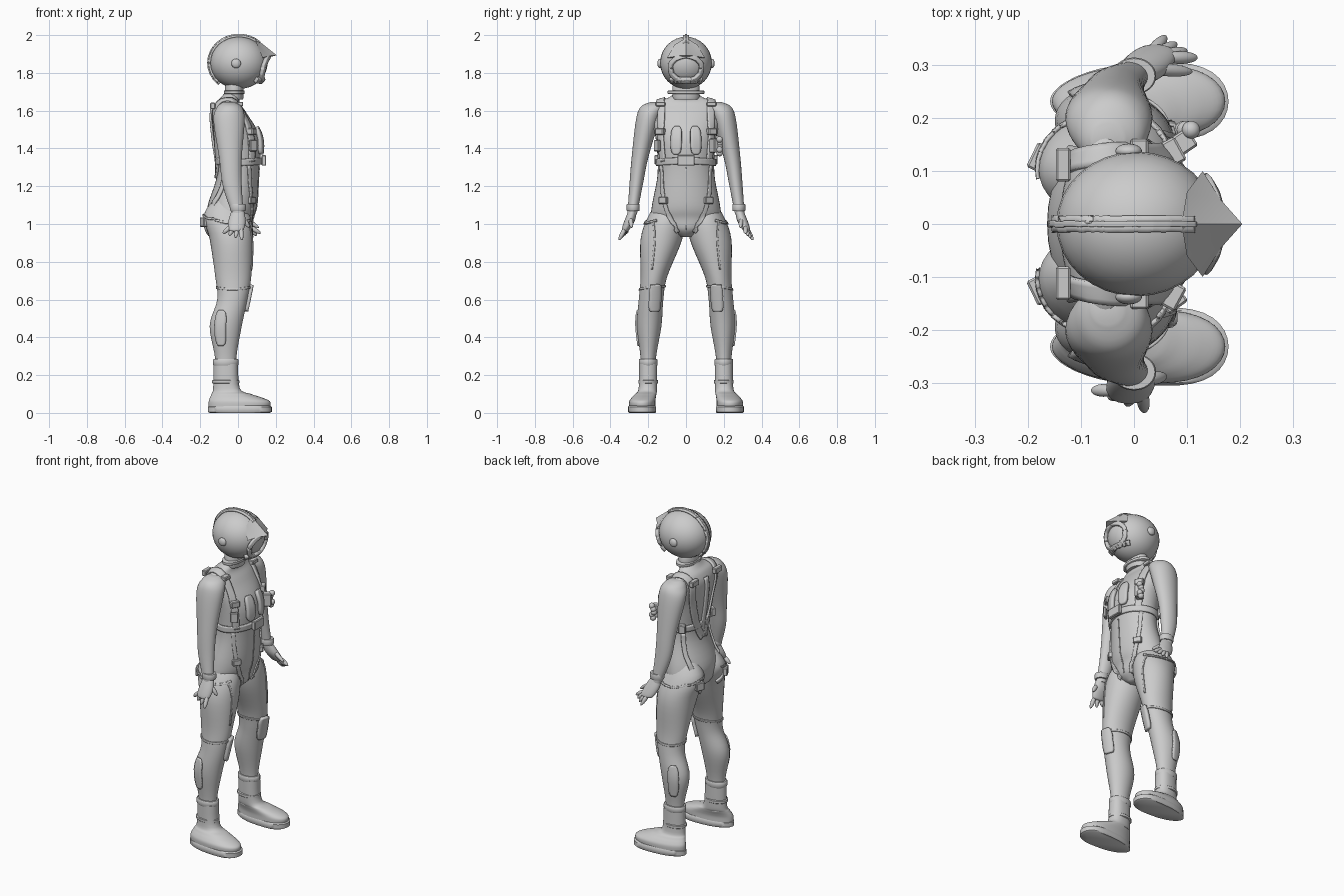
import bpy, bmesh
from math import sin, cos, pi, radians, copysign
from mathutils import Vector
from mathutils.bvhtree import BVHTree

if "Cube" in bpy.data.objects:
    bpy.data.objects.remove(bpy.data.objects["Cube"])

shade = (.6, .6, .6, 1)
grey = bpy.data.materials.new("plain_grey")
grey.use_nodes = True
grey.diffuse_color = shade
grey.node_tree.nodes["Principled BSDF"].inputs["Base Color"].default_value = shade


def finish(name, bm, angle=45):
    bmesh.ops.recalc_face_normals(bm, faces=bm.faces)
    mesh = bpy.data.meshes.new(name)
    bm.to_mesh(mesh)
    bm.free()
    mesh.materials.append(grey)
    part = bpy.data.objects.new(name, mesh)
    bpy.context.collection.objects.link(part)
    bpy.ops.object.select_all(action='DESELECT')
    part.select_set(True)
    bpy.context.view_layer.objects.active = part
    bpy.ops.object.shade_smooth_by_angle(angle=radians(angle))
    return part


def spline(keys, steps):
    """Smooth curve through the key tuples."""
    keys = [Vector(key) for key in keys]
    points = []
    for i, (start, end) in enumerate(zip(keys, keys[1:])):
        leave = (end - keys[max(i - 1, 0)]) / 2
        arrive = (keys[min(i + 2, len(keys) - 1)] - start) / 2
        for j in range(steps):
            t = j / steps
            ease = t * t * (3 - 2 * t)
            points.append(start * (1 - ease) + end * ease
                          + leave * (t * (1 - t) ** 2) - arrive * (t * t * (1 - t)))
    return points + [keys[-1]]


def loft(name, keys, side=1, steps=5, egg=0):
    """Stack of oval rings given as (height, back, front, inner, outer); egg makes a blunt, wide front."""
    bm = bmesh.new()
    rings, count = [], 36
    for z, back, front, inner, outer in spline(keys, steps):
        ring = []
        for i in range(count):
            a = 2 * pi * i / count
            x = (back + front) / 2 + (front - back) / 2 * copysign(abs(cos(a)) ** (1 - egg), cos(a))
            y = (inner + outer) / 2 + (outer - inner) / 2 * sin(a) * (1 + egg * cos(a))
            ring.append(bm.verts.new((x, side * y, z)))
        rings.append(ring)
    for low, high in zip(rings, rings[1:]):
        for i in range(count):
            j = (i + 1) % count
            bm.faces.new((low[i], low[j], high[j], high[i]))
    bm.faces.new(rings[0])
    bm.faces.new(rings[-1])
    return finish(name, bm)


def band(name, z, height, x, y, deep, wide, side=1, egg=0):
    """Oval ring with softened upper and lower rims."""
    rims = ((0, .94), (.15, 1), (.85, 1), (1, .94))
    loft(name, [(z + height * up, x - deep * k, x + deep * k, y - wide * k, y + wide * k)
                for up, k in rims], side, 1, egg)


def surface(*parts):
    bm = bmesh.new()
    for part in parts:
        bm.from_mesh(part.data)
    return BVHTree.FromBMesh(bm)


def cast(tree, face, side, points):
    """Points of the front (face 1) or back (face -1) surface at (y, z)."""
    found = []
    for y, z in points:
        hit = tree.ray_cast(Vector((face, side * y, z)), Vector((-face, 0, 0)))[0]
        found.append(hit if hit else Vector((0, side * y, z)))
    return found


def arc(x, y, z, radius, start, end, side=1):
    turns = [start + (end - start) * i / 12 for i in range(13)]
    return [(x + radius * cos(a), side * (y + radius * sin(a)), z) for a in turns]


def drape(name, tree, path, width, thick=.012, rounded=0):
    """Lay a strap or plate on a surface along a rough path."""
    points = spline(path, 6)
    last, across = len(points) - 1, 4
    bm = bmesh.new()
    rows = []
    for i, point in enumerate(points):
        along = points[min(i + 1, last)] - points[max(i - 1, 0)]
        centre, normal = tree.find_nearest(point)[:2]
        out = along.cross(normal).normalized() * width * (1 - rounded * abs(2 * i / last - 1) ** 4)
        row = []
        for j in range(across + 1):
            spot, up = tree.find_nearest(centre + normal * .01 + out * (j / across - .5))[:2]
            row.append(bm.verts.new(spot + up * thick * .4))
        rows.append(row)
    for low, high in zip(rows, rows[1:]):
        for j in range(across):
            bm.faces.new((low[j], low[j + 1], high[j + 1], high[j]))
    solid = finish(name, bm).modifiers.new("thickness", 'SOLIDIFY')
    solid.thickness, solid.offset = thick, 0


def box(name, location, size, turn=0):
    bm = bmesh.new()
    bmesh.ops.create_cube(bm, size=1)
    bmesh.ops.scale(bm, vec=size, verts=bm.verts)
    bmesh.ops.bevel(bm, geom=bm.edges[:], offset=.004, segments=1, affect='EDGES')
    part = finish(name, bm, 30)
    part.location = location
    part.rotation_euler.z = turn


def ball(name, location, size, direction=Vector((0, 0, 1))):
    bm = bmesh.new()
    bmesh.ops.create_uvsphere(bm, u_segments=32, v_segments=16, radius=1)
    bmesh.ops.scale(bm, vec=size, verts=bm.verts)
    bmesh.ops.rotate(bm, matrix=direction.to_track_quat('Z', 'Y').to_matrix(), verts=bm.verts)
    bmesh.ops.translate(bm, vec=location, verts=bm.verts)
    return finish(name, bm, 60)


def finger(name, knuckle, tip):
    knuckle, tip = Vector(knuckle), Vector(tip)
    reach = tip - knuckle
    ball(name, (knuckle + tip) / 2, (.012, .012, reach.length / 2), reach)


# Body
profile = ((.93, -.07, .03, .03), (.97, -.14, .07, .12), (1.03, -.16, .08, .18), (1.1, -.16, .1, .18),
           (1.27, -.11, .11, .15), (1.45, -.13, .12, .16), (1.58, -.14, .05, .19), (1.64, -.12, .01, .17),
           (1.67, -.09, .01, .09), (1.7, -.07, .02, .06), (1.75, -.06, .03, .05))
torso = loft("torso", [(z, back, front, -half, half) for z, back, front, half in profile])
thigh_to_ankle = ((1.16, -.1, -.04, .06, .12), (1.05, -.18, .06, .01, .195), (.92, -.15, .08, .02, .24),
                  (.72, -.12, .07, .1, .24), (.6, -.11, .05, .12, .25), (.46, -.15, .02, .13, .26),
                  (.28, -.12, -.01, .16, .24), (.1, -.12, -.01, .16, .24))
shoulder_to_wrist = ((1.645, -.08, -.02, .13, .19), (1.62, -.11, .02, .11, .24), (1.55, -.13, .035, .14, .265),
                     (1.35, -.1, .02, .2, .288), (1.2, -.08, .02, .23, .3), (1.05, -.03, .03, .26, .31))
sides = ((1, "left"), (-1, "right"))
legs = []
for side, tag in sides:
    legs.append(loft(tag + "_leg", thigh_to_ankle, side))
    loft(tag + "_arm", shoulder_to_wrist, side)
    band(tag + "_wrist_cuff", 1.07, .035, 0, .28, .042, .035, side)
    # Boots narrow from a full foot outline to the ankle
    band(tag + "_boot_sole", 0, .038, .01, .232, .169, .072, side, .25)
    boot = []
    for z, toe in ((.03, .17), (.06, .17), (.08, .13), (.1, .07), (.13, .01), (.26, 0)):
        flare = toe / .17
        boot.append((z, -.13 - .025 * flare, toe, .153 + .01 * flare, .247 + .053 * flare))
    loft(tag + "_boot", boot, side, egg=.15)
    band(tag + "_boot_collar", .25, .035, -.065, .2, .068, .05, side)
    band(tag + "_boot_strap", .155, .02, -.065, .2, .072, .052, side)

# Hands: a leaning palm with a fan of fingers and a thumb
for side, tag, lean, first, fan in ((1, "left", .04, .12, -.06), (-1, "right", -.01, -.08, .1)):
    half = lean / 2
    loft(tag + "_palm", [(1.08, -.03, .03, .26, .3), (1.02, half - .045, half + .045, .27, .325),
                         (.97, lean - .04, lean + .04, .3, .34), (.96, lean - .02, lean + .02, .31, .33)], side)
    for i in range(4):
        t = i / 3
        finger(tag + "_finger", (lean + fan * (t - .5) / 2, side * .315, .99),
               (first + fan * t, side * (.315 + .04 * t), .95 - .035 * t))
    finger(tag + "_thumb", (.02, side * .295, 1.04), (.07 + lean, side * .288, .98))

# Helmet with crest, face frame, brow peak and ear discs
helmet = ball("helmet", (.005, 0, 1.853), (.152, .137, .138))
shell = surface(helmet)
crest = [(x, 0, 1.85 + y) for x, y, z in arc(0, 0, 0, .2, .8, 4)]
drape("helmet_crest", shell, crest, .032)
drape("crest_ridge", shell, crest, .01, .018)
frame = [(.15, y * .64, 1.81 + x / 2) for x, y, z in arc(0, 0, 0, .15, 0, 2 * pi)]
drape("face_frame", shell, frame, .022, .022)
drape("chin_guard", shell, arc(0, 0, 1.74, .15, -.7, .7), .03, .022)
bm = bmesh.new()
top, tip, under = (bm.verts.new(p) for p in ((.09, 0, 1.985), (.205, 0, 1.893), (.13, 0, 1.875)))
for side, tag in sides:
    brow, wing, notch = (bm.verts.new((x, side * y, z)) for x, y, z in
                         ((.1, .06, 1.95), (.13, .1, 1.88), (.165, .045, 1.89)))
    for corners in ((top, brow, notch), (brow, wing, notch), (top, notch, tip),
                    (tip, notch, under), (notch, wing, under)):
        bm.faces.new(corners)
finish("brow_peak", bm, 20)
for side, tag in sides:
    ball(tag + "_ear_disc", (-.01, side * .138, 1.85), (.025, .014, .025))
band("neck_ring", 1.687, .02, -.02, 0, .055, .097)
band("neck_seal", 1.66, .08, -.02, 0, .05, .072)

# Harness
body = surface(torso, *legs)
drape("belt", body, arc(0, 0, 1.325, .2, 0, 2 * pi), .036)
box("belt_buckle", (.137, 0, 1.337), (.024, .092, .056))
drape("front_seam", body, cast(body, 1, 1, [(0, 1.3), (0, 1.1), (0, .97)]), .006, .004)
drape("spine_strip", body, cast(body, -1, 1, [(0, 1.62), (0, 1.45), (0, 1.25)]), .03)
for side, tag in sides:
    over_shoulder = cast(body, 1, side, [(.12, 1.33), (.13, 1.45), (.13, 1.55), (.13, 1.63)])
    over_shoulder += cast(body, -1, side, [(.12, 1.63), (.1, 1.5), (.06, 1.36), (.01, 1.25)])
    drape(tag + "_shoulder_strap", body, over_shoulder, .042)
    box(tag + "_strap_buckle", (.075, side * .137, 1.49), (.03, .05, .036), side * .5)
    box(tag + "_shoulder_clip", (.01, side * .135, 1.635), (.034, .052, .024))
    box(tag + "_back_clip", (-.134, side * .112, 1.625), (.028, .064, .034))
    box(tag + "_side_clip", (-.075, side * .145, 1.34), (.04, .03, .05), side * .5)
    drape(tag + "_chest_pouch", body, cast(body, 1, side, [(.05, 1.37), (.05, 1.44), (.045, 1.51)]),
          .058, .02, .6)
    drape(tag + "_hip_strap", body, cast(body, 1, side, [(.13, 1.31), (.12, 1.15), (.08, 1.03), (.04, .96)]),
          .022, .008)
    box(tag + "_hip_buckle", (.072, side * .118, 1.125), (.03, .05, .036), side * .6)
    drape(tag + "_seat_strap", body, cast(body, -1, side, [(.12, 1.3), (.13, 1.17), (.12, 1), (.08, .95)]), .026)
    box(tag + "_seat_buckle", (-.182, side * .127, 1.01), (.024, .052, .05), side * -.45)
    # Leg armour
    drape(tag + "_thigh_band", body, arc(-.05, .12, 1.05, .2, .4, 3.4, side), .012, .008)
    drape(tag + "_thigh_seam", body, cast(body, 1, side, [(.17, 1.02), (.165, .92), (.18, .76)]), .01, .006)
    drape(tag + "_knee_pad", body, cast(body, 1, side, [(.165, .68), (.165, .61), (.17, .54)]), .074, .02, .35)
    drape(tag + "_calf_plate", body, [(-.1, side * .28, z) for z in (.55, .45, .35)], .07, .01, .6)
    drape(tag + "_knee_band", body, arc(-.025, .18, .66, .12, 0, 2 * pi, side), .012, .006)

# Chest-side gear: beaded hose on the left, tag plate on the right
box("hose_mount", (.09, .152, 1.415), (.05, .04, .075), .6)
for i in range(5):
    ball("hose_bead", (.1 + .008 * sin(i * 2), .178, 1.375 + i * .018), (.017, .017, .017))
box("tag_plate", (.08, -.152, 1.415), (.045, .016, .06), -2.5)
